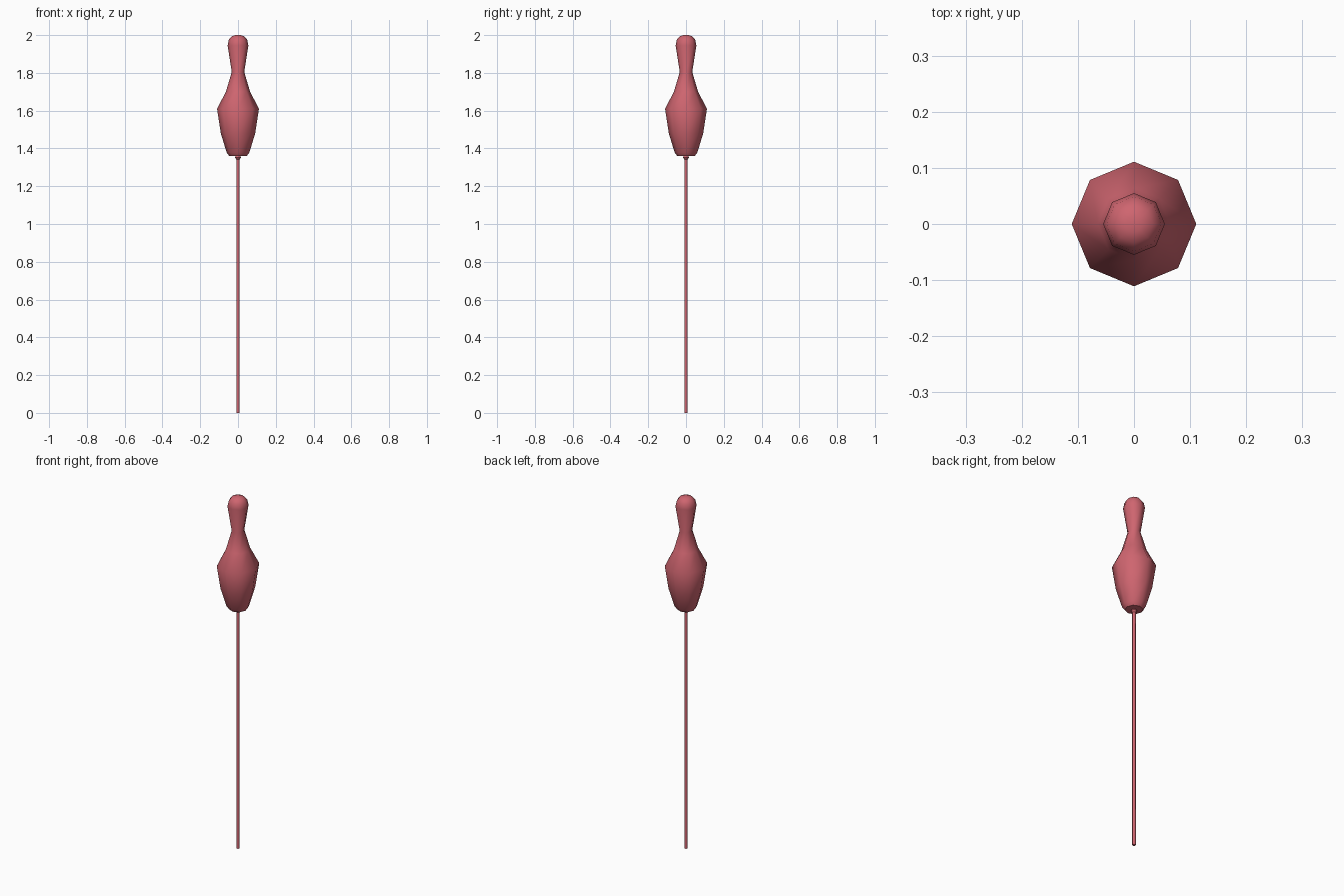
import bpy, bmesh
from math import cos, sin, pi, radians

if "Cube" in bpy.data.objects:
    bpy.data.objects.remove(bpy.data.objects["Cube"])

red = bpy.data.materials.new("red")
red.diffuse_color = (0.62, 0.13, 0.16, 1)
red.use_nodes = True
red.node_tree.nodes["Principled BSDF"].inputs["Base Color"].default_value = red.diffuse_color

def lathe(name, profile, sides=8, angle=50):
    """Revolve (radius, z) points listed bottom to top, closing both ends."""
    bm = bmesh.new()
    rings = [[bm.verts.new((r * cos(2 * pi * i / sides), r * sin(2 * pi * i / sides), z))
              for i in range(sides)] for r, z in profile]
    for a, b in zip(rings, rings[1:]):
        for i in range(sides):
            j = (i + 1) % sides
            bm.faces.new((a[i], a[j], b[j], b[i]))
    bm.faces.new(rings[0][::-1])
    bm.faces.new(rings[-1])
    mesh = bpy.data.meshes.new(name)
    bm.to_mesh(mesh)
    bm.free()
    mesh.materials.append(red)
    ob = bpy.data.objects.new(name, mesh)
    bpy.context.collection.objects.link(ob)
    bpy.ops.object.select_all(action='DESELECT')
    ob.select_set(True)
    bpy.context.view_layer.objects.active = ob
    bpy.ops.object.shade_smooth_by_angle(angle=radians(angle))
    return ob

# Pin-shaped head
lathe("pin_head", [(0.046, 1.36), (0.06, 1.378), (0.091, 1.48), (0.111, 1.61),
                   (0.064, 1.70), (0.033, 1.805), (0.055, 1.945), (0.049, 1.975),
                   (0.034, 1.993), (0.015, 2.0)])

# Thin rod, slightly buried in the head
lathe("rod", [(0.009, 0.0), (0.009, 1.37)])

# Small collar where the rod meets the head
lathe("collar", [(0.009, 1.342), (0.016, 1.352), (0.012, 1.362)])
